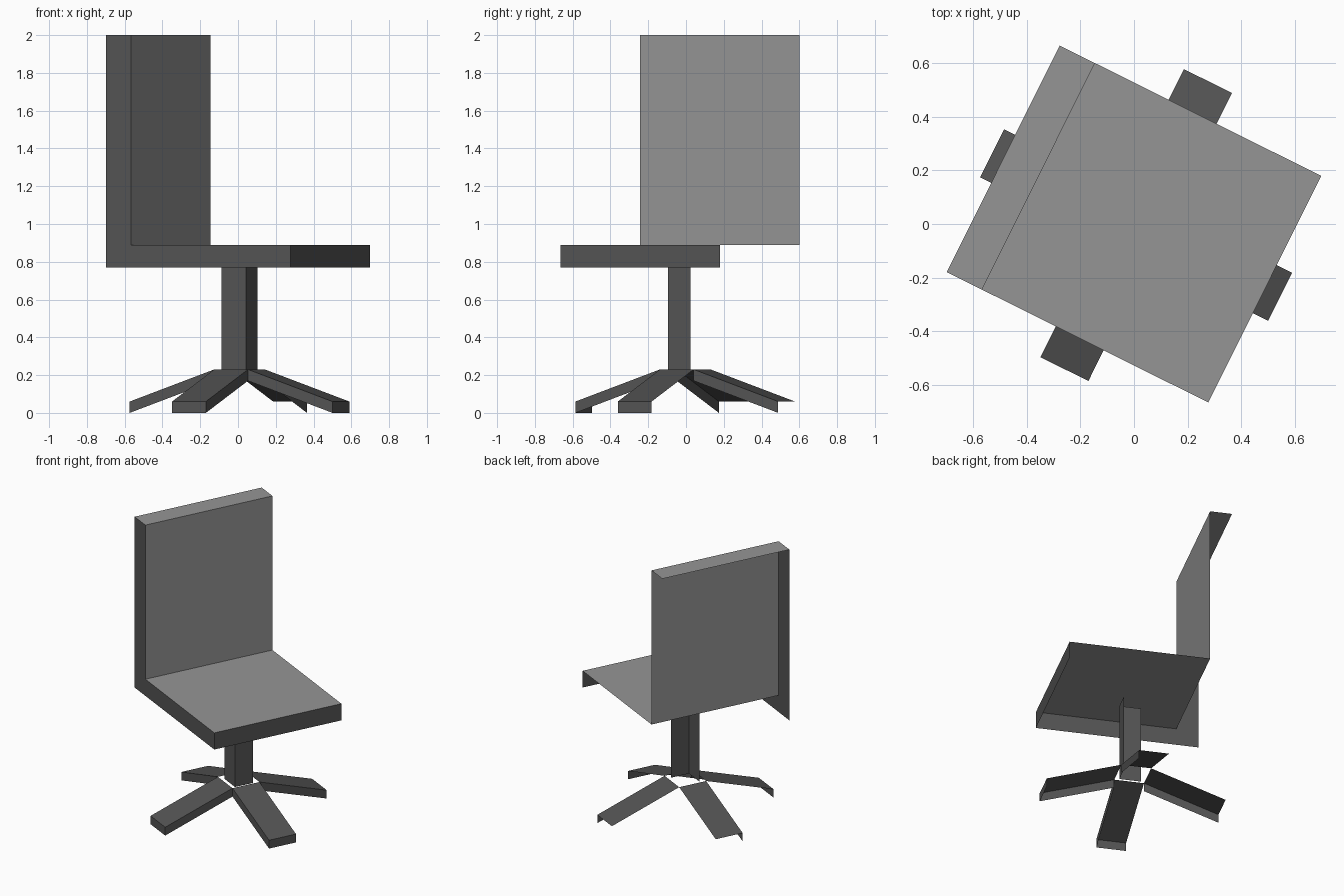
import bpy
import bmesh
from math import radians
from mathutils import Matrix, Vector

cube = bpy.data.objects.get("Cube")
if cube:
    bpy.data.objects.remove(cube, do_unlink=True)


def material(name, value):
    mat = bpy.data.materials.new(name)
    mat.use_nodes = True
    colour = (value, value, value, 1)
    mat.diffuse_color = colour
    mat.node_tree.nodes["Principled BSDF"].inputs["Base Color"].default_value = colour
    return mat


FRAME = material("dark grey frame", 0.09)
CUSHION = material("light grey cushion", 0.30)
TURN = radians(-26.5)          # the whole chair is swivelled
SHELL_SIDE = Vector((1, -1, 1))  # the thin shell is open on the opposite sides
BASE = Matrix.Translation((0.009, 0, 0))


def shell(name, profile, half_width, placement, is_open=None, is_cushion=None):
    """Extrude an (x, z) profile across y, then keep only the shell's faces."""
    bm = bmesh.new()
    outline = bm.faces.new([bm.verts.new((x, -half_width, z)) for x, z in profile])
    side = bmesh.ops.extrude_face_region(bm, geom=[outline], use_keep_orig=True)
    moved = [v for v in side["geom"] if isinstance(v, bmesh.types.BMVert)]
    bmesh.ops.translate(bm, verts=moved, vec=(0, 2 * half_width, 0))
    bmesh.ops.recalc_face_normals(bm, faces=bm.faces)

    # Faces left open in the part's own frame
    if is_open:
        extra = [f for f in bm.faces if is_open(f)]
        bmesh.ops.delete(bm, geom=extra, context="FACES")

    # Faces left open in the chair's frame
    bm.transform(placement)
    bm.normal_update()
    away = [f for f in bm.faces if f.normal.dot(SHELL_SIDE) < 0]
    bmesh.ops.delete(bm, geom=away, context="FACES")

    for f in bm.faces:
        f.material_index = int(bool(is_cushion and is_cushion(f)))
    mesh = bpy.data.meshes.new(name)
    bm.to_mesh(mesh)
    bm.free()
    mesh.materials.append(FRAME)
    mesh.materials.append(CUSHION)
    obj = bpy.data.objects.new(name, mesh)
    obj.rotation_euler.z = TURN
    bpy.context.collection.objects.link(obj)


# Seat and backrest: one L profile, cushioned on top and on the back's front
shell("seat_and_backrest",
      [(-0.545, 0.77), (0.545, 0.77), (0.545, 0.89),
       (-0.398, 0.89), (-0.398, 2), (-0.545, 2)],
      0.472, Matrix(),
      is_cushion=lambda f: f.normal.z > 0.5
      or (f.normal.x > 0.5 and f.calc_center_median().z > 1))

# Post
shell("post",
      [(-0.073, 0.22), (0.073, 0.22), (0.073, 0.77), (-0.073, 0.77)],
      0.067, BASE, is_open=lambda f: f.normal.z > 0.5)

# Four sloping legs, open where they meet the hub
for i, name in enumerate(("front", "left", "back", "right")):
    shell(name + "_leg",
          [(0.1, 0.17), (0.6, 0), (0.6, 0.06), (0.1, 0.23)],
          0.1, BASE @ Matrix.Rotation(radians(90 * i), 4, "Z"),
          is_open=lambda f: f.normal.x < -0.9)
